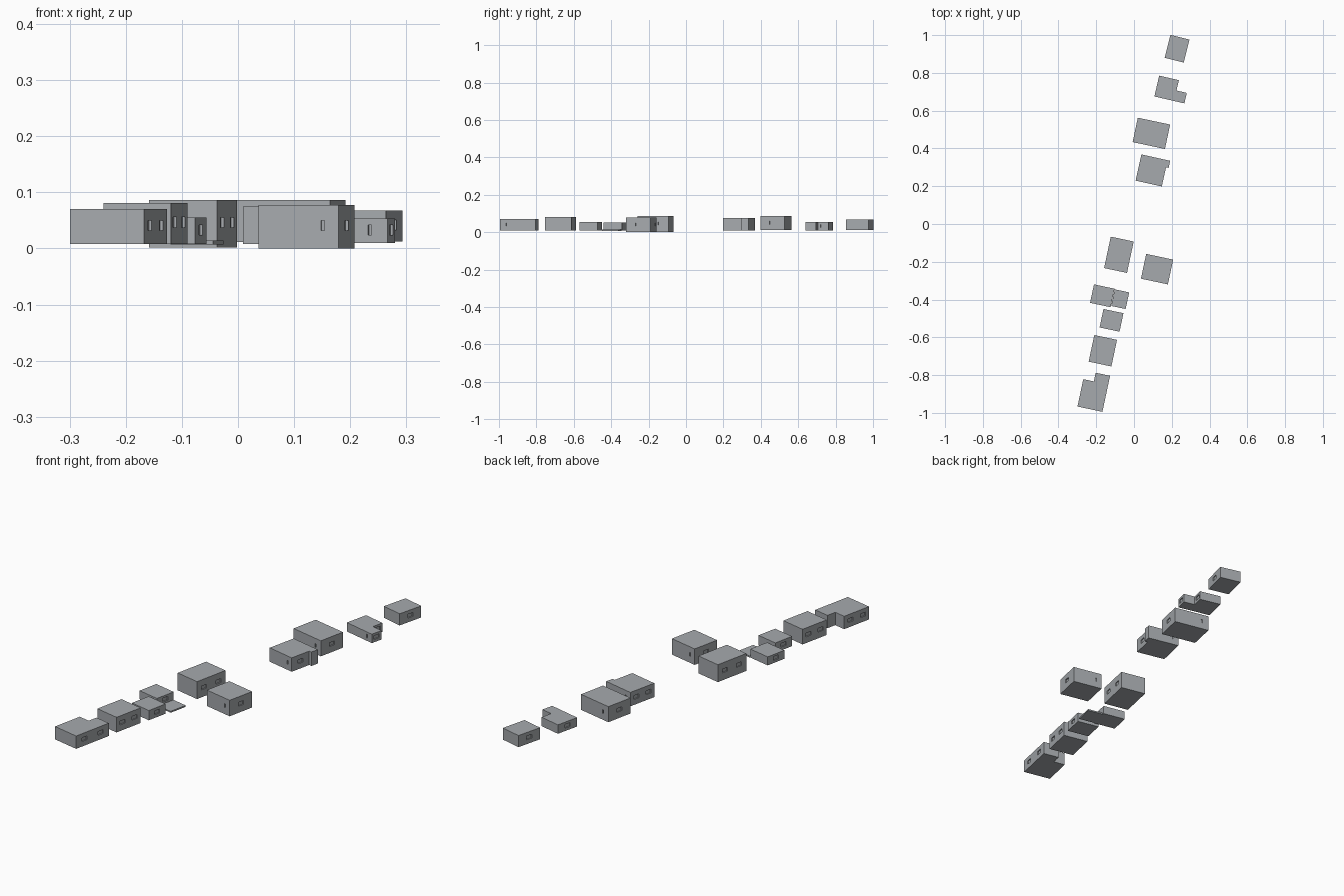
import bpy, bmesh, math
from mathutils import Vector, Matrix

if "Cube" in bpy.data.objects:
    bpy.data.objects.remove(bpy.data.objects["Cube"])

grey = bpy.data.materials.new("blue_grey")
colour = (0.38, 0.4, 0.42, 1)
grey.diffuse_color = colour
grey.use_nodes = True
grey.node_tree.nodes["Principled BSDF"].inputs["Base Color"].default_value = colour


def make_object(name, bm):
    bmesh.ops.recalc_face_normals(bm, faces=bm.faces)
    mesh = bpy.data.meshes.new(name)
    bm.to_mesh(mesh)
    bm.free()
    mesh.materials.append(grey)
    obj = bpy.data.objects.new(name, mesh)
    bpy.context.collection.objects.link(obj)
    return obj


def footprint(width, depth, notch):
    """Counter-clockwise rectangle, with one corner optionally cut back."""
    points = []
    for sx, sy in ((-1, -1), (1, -1), (1, 1), (-1, 1)):
        x, y = sx * width / 2, sy * depth / 2
        if notch and notch[:2] == (sx, sy):
            ix, iy = x - sx * notch[2], y - sy * notch[3]
            corner = [(x, iy), (ix, iy), (ix, y)]
            points += corner if sx * sy > 0 else corner[::-1]
        else:
            points.append((x, y))
    return [Vector((x, y, 0)) for x, y in points]


def window_cutters(points, height):
    """Wide windows on the side walls, one narrow slit on long end walls."""
    bm = bmesh.new()
    for a, b in zip(points, points[1:] + points[:1]):
        along = b - a
        length = along.length
        if abs(along.y) > abs(along.x):
            count = max(1, round(length / 0.092)) if length > 0.055 else 0
            wide, places = 0.03, [(i + 0.5) / count for i in range(count)]
        else:
            wide, places = 0.006, [0.8] if length > 0.14 else []
        turn = Matrix.Rotation(math.atan2(along.y, along.x), 4, "Z")
        for t in places:
            spot = a + along * t + Vector((0, 0, height))
            size = Matrix.Diagonal((wide, 0.01, 0.018, 1))
            bmesh.ops.create_cube(bm, size=1, matrix=Matrix.Translation(spot) @ turn @ size)
    return bm


def building(name, x, y, width, depth, base, top, angle=12, notch=None, windows=True):
    points = footprint(width, depth, notch)
    bm = bmesh.new()
    floor = bm.faces.new([bm.verts.new(p) for p in points])
    walls = bmesh.ops.extrude_face_region(bm, geom=[floor])["geom"]
    roof = [v for v in walls if isinstance(v, bmesh.types.BMVert)]
    bmesh.ops.translate(bm, verts=roof, vec=(0, 0, top - base))
    obj = make_object(name, bm)
    place = Matrix.Translation((x, y, base)) @ Matrix.Rotation(-math.radians(angle), 4, "Z")
    obj.matrix_world = place
    if windows:
        # Shallow window recesses
        cutter = make_object(name + "_window_cutter", window_cutters(points, (top - base) * 0.53))
        cutter.matrix_world = place
        cutter.hide_render = True
        cutter.hide_set(True)
        cut = obj.modifiers.new("windows", "BOOLEAN")
        cut.object = cutter
        cut.operation = "DIFFERENCE"
        cut.solver = "EXACT"


# Row of houses, from the back to the front
building("back_house", 0.228, 0.928, 0.104, 0.125, 0.012, 0.068, 14)
building("small_corner_house", 0.2, 0.712, 0.163, 0.113, 0.01, 0.053, 13, (1, 1, 0.056, 0.056))
building("wide_house", 0.092, 0.48, 0.175, 0.132, 0.011, 0.086)
building("stepped_house", 0.1, 0.282, 0.156, 0.142, 0.008, 0.075, 12.5, (1, -1, 0.014, 0.104))
building("middle_house", -0.08, -0.163, 0.124, 0.17, 0.002, 0.086)
building("side_house", 0.122, -0.239, 0.146, 0.134, 0, 0.077)
building("low_house", -0.168, -0.38, 0.111, 0.1, 0.01, 0.051)
building("terrace_slab", -0.073, -0.398, 0.078, 0.09, 0.007, 0.014, windows=False)
building("short_house", -0.119, -0.51, 0.108, 0.1, 0.008, 0.055)
building("tall_house", -0.165, -0.671, 0.123, 0.144, 0.008, 0.081)
building("front_corner_house", -0.213, -0.885, 0.135, 0.195, 0.008, 0.07, 12, (-1, 1, 0.057, 0.047))
